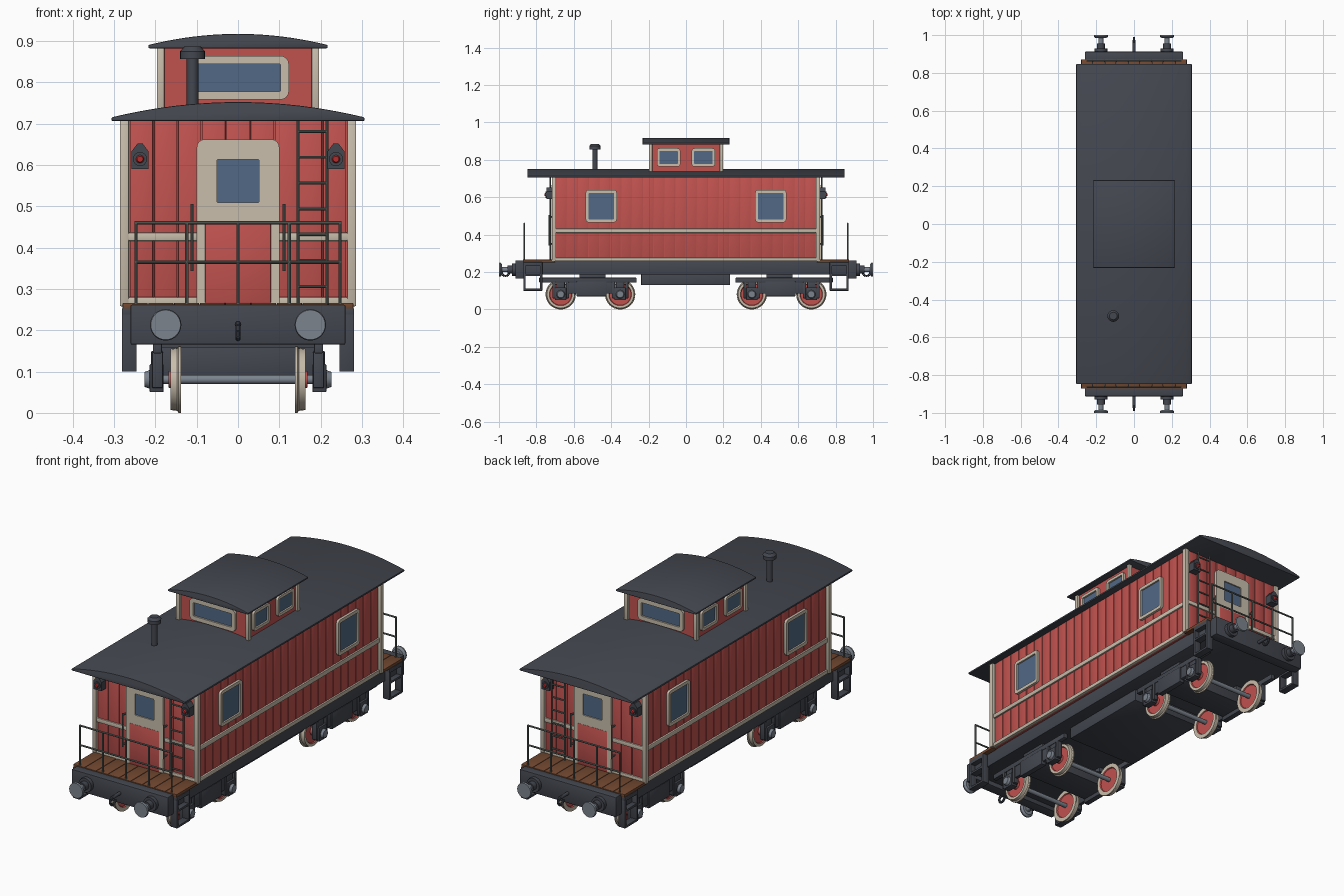
import bpy, bmesh, math
from mathutils import Vector, Matrix

if "Cube" in bpy.data.objects:
    bpy.data.objects.remove(bpy.data.objects["Cube"])


def mat(name, r, g, b):
    m = bpy.data.materials.new(name)
    m.diffuse_color = (r, g, b, 1)
    m.use_nodes = True
    m.node_tree.nodes["Principled BSDF"].inputs["Base Color"].default_value = m.diffuse_color
    return m


RED = mat("barn_red", 0.53, 0.085, 0.078)
DARK = mat("charcoal", 0.057, 0.063, 0.079)
CREAM = mat("cream", 0.58, 0.51, 0.41)
GLASS = mat("window_blue", 0.085, 0.14, 0.235)
BROWN = mat("deck_brown", 0.17, 0.065, 0.03)
RAIL = mat("rail_grey_green", 0.13, 0.155, 0.14)
STEEL = mat("steel", 0.2, 0.23, 0.27)
LENS = mat("lamp_red", 0.45, 0.025, 0.025)


class Part:
    """Collects primitives into one object, optionally mirrored in x and y."""

    def __init__(self, name, material, mirror="", bevel=0):
        self.name, self.mats, self.mirror, self.bevel = name, [material], mirror, bevel
        self.bm = bmesh.new()

    def box(self, x0, x1, y0, y1, z0, z1):
        c = Vector((x0 + x1, y0 + y1, z0 + z1)) / 2
        m = Matrix.Translation(c) @ Matrix.Diagonal((x1 - x0, y1 - y0, z1 - z0, 1))
        bmesh.ops.create_cube(self.bm, size=1, matrix=m)
        return self

    def rod(self, a, b, r, r2=None, seg=16):
        a, b = Vector(a), Vector(b)
        d = b - a
        m = Matrix.Translation((a + b) / 2) @ d.to_track_quat('Z', 'Y').to_matrix().to_4x4()
        bmesh.ops.create_cone(self.bm, cap_ends=True, segments=seg, radius1=r,
                              radius2=r if r2 is None else r2, depth=d.length, matrix=m)
        return self

    def extrude(self, pts, vec):
        f = self.bm.faces.new([self.bm.verts.new(p) for p in pts])
        r = bmesh.ops.extrude_face_region(self.bm, geom=[f], use_keep_orig=True)
        vs = [v for v in r["geom"] if isinstance(v, bmesh.types.BMVert)]
        bmesh.ops.translate(self.bm, vec=vec, verts=vs)
        return self

    def ring(self, axis, u0, u1, v0, v1, t, d0, d1, rad=0.015):
        """Rounded window frame of border t, standing from depth d0 to d1."""
        def loop(g, r, d):
            out = []
            for k, (cu, cv) in enumerate(((u1 - g - r, v1 - g - r), (u0 + g + r, v1 - g - r),
                                          (u0 + g + r, v0 + g + r), (u1 - g - r, v0 + g + r))):
                for i in range(5):
                    a = math.pi / 2 * (k + i / 4)
                    u, v = cu + r * math.cos(a), cv + r * math.sin(a)
                    out.append(self.bm.verts.new((d, u, v) if axis == 'x' else (u, d, v)))
            return out
        ls = [loop(0, rad, d0), loop(0, rad, d1), loop(t, 0.003, d1), loop(t, 0.003, d0)]
        for a, b in zip(ls, ls[1:] + ls[:1]):
            for i in range(20):
                j = (i + 1) % 20
                self.bm.faces.new((a[i], a[j], b[j], b[i]))
        return self

    def done(self):
        bm = self.bm
        if self.bevel:
            es = [e for e in bm.edges if len(e.link_faces) == 2 and e.calc_face_angle(0) > 0.8]
            bmesh.ops.bevel(bm, geom=es, offset=self.bevel, segments=2, affect='EDGES', profile=0.5)
        bmesh.ops.recalc_face_normals(bm, faces=bm.faces)
        for f in bm.faces:
            f.smooth = True
        for e in bm.edges:
            e.smooth = len(e.link_faces) == 2 and e.calc_face_angle(0) < math.radians(32)
        me = bpy.data.meshes.new(self.name)
        bm.to_mesh(me)
        bm.free()
        for m in self.mats:
            me.materials.append(m)
        ob = bpy.data.objects.new(self.name, me)
        bpy.context.collection.objects.link(ob)
        if self.mirror:
            mod = ob.modifiers.new("mirror", 'MIRROR')
            mod.use_axis = ('x' in self.mirror, 'y' in self.mirror, False)
            mod.use_mirror_merge = False
        return ob


# Body core, planks and trim
Part("body", RED).box(-.264, .264, -.7, .7, .255, .715).done()
p = Part("side_planks", RED, "x", .0015)
w = 1.39 / 24
for i in range(24):
    y = -.695 + i * w
    p.box(.26, .271, y + .0015, y + w - .0015, .26, .712)
p.done()
p = Part("end_planks", RED, "y", .0015)
w = .526 / 9
for i in range(9):
    x = -.263 + i * w
    p.box(x + .0015, x + w - .0015, .695, .708, .26, .712)
p.done()
Part("corner_posts", CREAM, "xy", .003).box(.264, .286, .694, .717, .258, .712).done()
p = Part("side_trim", CREAM, "x", .002)
p.box(.262, .279, -.695, .695, .41, .432).box(.262, .279, -.695, .695, .258, .277).done()
p = Part("end_trim", CREAM, "xy", .002)
p.box(.098, .266, .698, .715, .416, .436).box(.098, .266, .698, .715, .258, .28).done()

# Side windows
Part("side_window_frames", CREAM, "xy").ring('x', .37, .536, .466, .64, .016, .262, .283).done()
Part("side_window_glass", GLASS, "xy").box(.268, .275, .38, .526, .476, .63).done()

# End doors
p = Part("door_frames", CREAM, "y")
p.ring('y', -.1, .1, .46, .662, .049, .698, .722, .02)
p.box(-.1, -.078, .698, .722, .262, .482).box(.078, .1, .698, .722, .262, .482).done()
Part("door_panels", RED, "y", .003).box(-.08, .08, .7, .7235, .265, .464).done()
Part("door_glass", GLASS, "y").box(-.055, .055, .709, .716, .49, .63).done()


# Curved roofs
def roof(name, hx, hy, z0, z1, z2):
    n = 20
    pts = [(-hx, -hy, z0)]
    for i in range(n + 1):
        x = -1 + 2 * i / n
        pts.append((x * hx, -hy, z1 + (z2 - z1) * (1 - x * x)))
    pts.append((hx, -hy, z0))
    Part(name, DARK, bevel=.003).extrude(pts, (0, 2 * hy, 0)).done()


roof("main_roof", .306, .847, .706, .715, .752)
roof("cupola_roof", .217, .232, .882, .89, .917)

# Cupola
Part("cupola", RED).box(-.184, .184, -.186, .186, .72, .885).done()
Part("cupola_posts", CREAM, "xy", .002).box(.178, .196, .18, .198, .725, .884).done()
Part("cupola_side_frames", CREAM, "xy").ring('x', .03, .156, .764, .862, .014, .18, .196).done()
Part("cupola_side_glass", GLASS, "xy").box(.18, .188, .04, .146, .774, .852).done()
Part("cupola_end_frames", CREAM, "y").ring('y', -.123, .123, .758, .864, .02, .182, .198, .02).done()
Part("cupola_end_glass", GLASS, "y").box(-.11, .11, .182, .19, .77, .852).done()

# Stove pipe
p = Part("stove_pipe", DARK)
p.rod((-.11, -.487, .72), (-.11, -.487, .87), .014, seg=20)
p.rod((-.11, -.487, .856), (-.11, -.487, .874), .03, seg=20)
p.rod((-.11, -.487, .874), (-.11, -.487, .886), .031, .02, seg=20).done()

# Underframe, end beams and belly box
Part("underframe", DARK, bevel=.003).box(-.255, .255, -.87, .87, .187, .257).done()
Part("end_beams", DARK, "y", .004).box(-.26, .26, .858, .912, .165, .262).done()
Part("belly_box", DARK, bevel=.003).box(-.19, .19, -.24, .236, .13, .19).done()

# Platform decks
p = Part("platform_decks", BROWN, "y", .0015)
w = .56 / 9
for i in range(9):
    x = -.28 + i * w
    p.box(x + .001, x + w - .001, .7, .872, .252, .266)
p.done()

# Steps
p = Part("platform_steps", DARK, "xy", .002)
p.box(.245, .281, .768, .78, .1, .24).box(.245, .281, .858, .87, .1, .24)
p.box(.245, .281, .768, .87, .1, .111).box(.245, .281, .768, .87, .178, .189)
p.box(.25, .281, .768, .87, .232, .253).done()

# Railings, grab rails and ladders
p = Part("railings", RAIL, "y")
for x in (-.247, -.124, 0, .124, .247):
    p.rod((x, .864, .255), (x, .864, .46), .0042, seg=10)
for z in (.365, .46):
    p.rod((-.25, .864, z), (.25, .864, z), .0042, seg=10)
p.done()
p = Part("grab_rails", RAIL, "xy")
p.rod((.111, .73, .343), (.111, .73, .505), .004, seg=10)
for z in (.352, .496):
    p.rod((.111, .7, z), (.111, .73, z), .004, seg=8)
p.done()
p = Part("ladders", RAIL, "y")
for x in (.145, .215):
    p.rod((x, .727, .262), (x, .727, .71), .004, seg=10)
for i in range(7):
    z = .306 + i * .0625
    p.rod((.145, .727, z), (.215, .727, z), .0035, seg=10)
p.done()

# Marker lamps
p = Part("lamp_housings", DARK, "xy")
p.extrude([(x, .705, z) for x, z in ((.216, .59), (.258, .59), (.258, .632), (.243, .652),
                                     (.231, .652), (.216, .632))], (0, .04, 0))
p.rod((.237, .74, .614), (.237, .75, .614), .017).done()
Part("lamp_lenses", LENS, "xy").rod((.237, .745, .614), (.237, .756, .614), .012, .007).done()

# Buffers and hooks
p = Part("buffer_housings", DARK, "xy")
p.rod((.175, .905, .213), (.175, .93, .213), .034, seg=24)
p.rod((.175, .93, .213), (.175, .955, .213), .021, seg=20).done()
p = Part("buffers", STEEL, "xy")
p.rod((.175, .95, .213), (.175, .99, .213), .013, seg=20)
p.rod((.175, .984, .213), (.175, .992, .213), .028, .038, seg=28)
p.rod((.175, .992, .213), (.175, 1, .213), .038, .036, seg=28).done()
p = Part("coupling_hooks", DARK, "y")
p.rod((0, .905, .214), (0, .975, .214), .008)
arc = [(0, .965 + .02 * math.cos(a), .198 + .02 * math.sin(a))
       for a in (math.pi * (.6 - i * .2) for i in range(9))]
for a, b in zip(arc, arc[1:]):
    p.rod(a, b, .006, seg=10)
p.done()

# Trucks: frames, axle boxes, bolsters
p = Part("truck_frames", DARK, "xy", .003)
p.box(.184, .206, .265, .785, .144, .17).box(.186, .204, .39, .63, .085, .146)
p.box(.182, .21, .425, .585, .07, .15).box(.15, .2, .43, .57, .165, .189)
for y in (.352, .67):
    p.box(.182, .208, y - .044, y - .028, .06, .148).box(.182, .208, y + .028, y + .044, .06, .148)
    p.box(.18, .214, y - .03, y + .03, .05, .118).box(.186, .204, y - .022, y + .022, .11, .146)
p.done()
Part("truck_bolsters", DARK, "y", .003).box(-.19, .19, .43, .58, .09, .16).done()
p = Part("axles", STEEL, "y")
q = Part("axle_caps", STEEL, "xy")
for y in (.352, .67):
    p.rod((-.19, y, .081), (.19, y, .081), .011)
    q.rod((.21, y, .081), (.226, y, .081), .024, .018, seg=20)
p.done()
q.done()

# Flanged wheels: cream rim, red disc
p = Part("wheels", CREAM, "xy")
p.mats.append(RED)
prof = ((.001, .168), (.02, .168), (.022, .158), (.058, .158), (.061, .163), (.074, .163),
        (.076, .147), (.081, .144), (.081, .138), (.061, .138), (.058, .143), (.001, .143))
for y in (.352, .67):
    rings = [[p.bm.verts.new((x, y + r * math.cos(k * math.pi / 16), .081 + r * math.sin(k * math.pi / 16)))
              for k in range(32)] for r, x in prof]
    for (r, _), (s, _), a, b in zip(prof, prof[1:], rings, rings[1:]):
        for k in range(32):
            f = p.bm.faces.new((a[k], a[(k + 1) % 32], b[(k + 1) % 32], b[k]))
            f.material_index = int(r + s < .12)
p.done()
